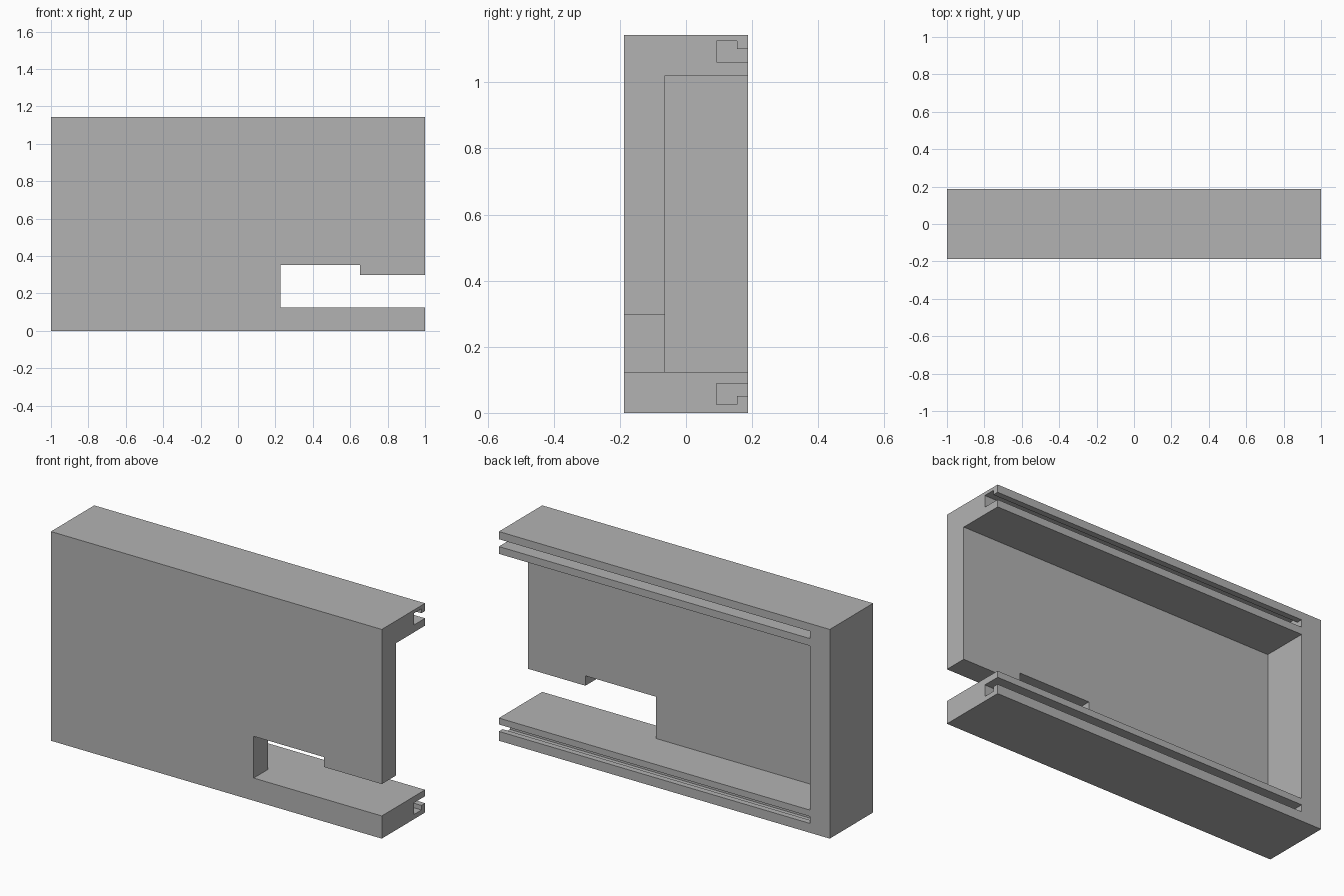
import bpy
import bmesh
from mathutils import Vector

cube = bpy.data.objects.get("Cube")
if cube:
    bpy.data.objects.remove(cube, do_unlink=True)

HEIGHT, HALF_DEPTH = 1.143, 0.187
INNER_X = -0.88      # inside face of the closed end
OVER = 0.1           # how far cutters run past open sides
FLOOR, CEILING = 0.124, 1.021

grey = bpy.data.materials.new("plain grey")
grey.use_nodes = True
grey.diffuse_color = (0.45, 0.45, 0.45, 1)
grey.node_tree.nodes["Principled BSDF"].inputs["Base Color"].default_value = (0.45, 0.45, 0.45, 1)


def prism(name, points, depth):
    """Extrude a closed outline of 3D points along a vector."""
    bm = bmesh.new()
    face = bm.faces.new([bm.verts.new(p) for p in points])
    new = bmesh.ops.extrude_face_region(bm, geom=[face])["geom"]
    verts = [v for v in new if isinstance(v, bmesh.types.BMVert)]
    bmesh.ops.translate(bm, verts=verts, vec=Vector(depth))
    bmesh.ops.recalc_face_normals(bm, faces=bm.faces)
    mesh = bpy.data.meshes.new(name)
    bm.to_mesh(mesh)
    bm.free()
    mesh.materials.append(grey)
    obj = bpy.data.objects.new(name, mesh)
    bpy.context.collection.objects.link(obj)
    return obj


def along_x(name, yz, start, end):
    return prism(name, [(start, y, z) for y, z in yz], (end - start, 0, 0))


def rect(a0, a1, b0, b1):
    return [(a0, b0), (a1, b0), (a1, b1), (a0, b1)]


# Solid block
housing = along_x("housing", rect(-HALF_DEPTH, HALF_DEPTH, 0, HEIGHT), -1, 1)

# Recess open at the back and at the left end
back = HALF_DEPTH + OVER
right_end = 1 + OVER
cutters = [along_x("recess_cutter", rect(-0.063, back, FLOOR, CEILING), INNER_X, right_end)]

# Stepped window through the front panel
window = [(0.226, FLOOR), (right_end, FLOOR), (right_end, 0.298),
          (0.652, 0.298), (0.652, 0.352), (0.226, 0.352)]
cutters.append(prism("window_cutter", [(x, -back, z) for x, z in window], (0, back, 0)))

# Lipped slots in the two rails: inner side, lip, outer side
for name, inner, lip, outer in (("upper", 1.061, 1.101, 1.125),
                                ("lower", 0.089, 0.051, 0.026)):
    profile = [(0.092, inner), (back, inner), (back, lip),
               (0.155, lip), (0.155, outer), (0.092, outer)]
    cutters.append(along_x(name + "_slot_cutter", profile, INNER_X, right_end))

for cutter in cutters:
    cutter.hide_render = True
    mod = housing.modifiers.new(cutter.name, "BOOLEAN")
    mod.operation = "DIFFERENCE"
    mod.solver = "EXACT"
    mod.object = cutter

# Bake the cuts and drop the cutters
bpy.context.view_layer.update()
evaluated = housing.evaluated_get(bpy.context.evaluated_depsgraph_get())
result = bpy.data.meshes.new_from_object(evaluated)
housing.modifiers.clear()
housing.data = result
for cutter in cutters:
    bpy.data.objects.remove(cutter, do_unlink=True)
